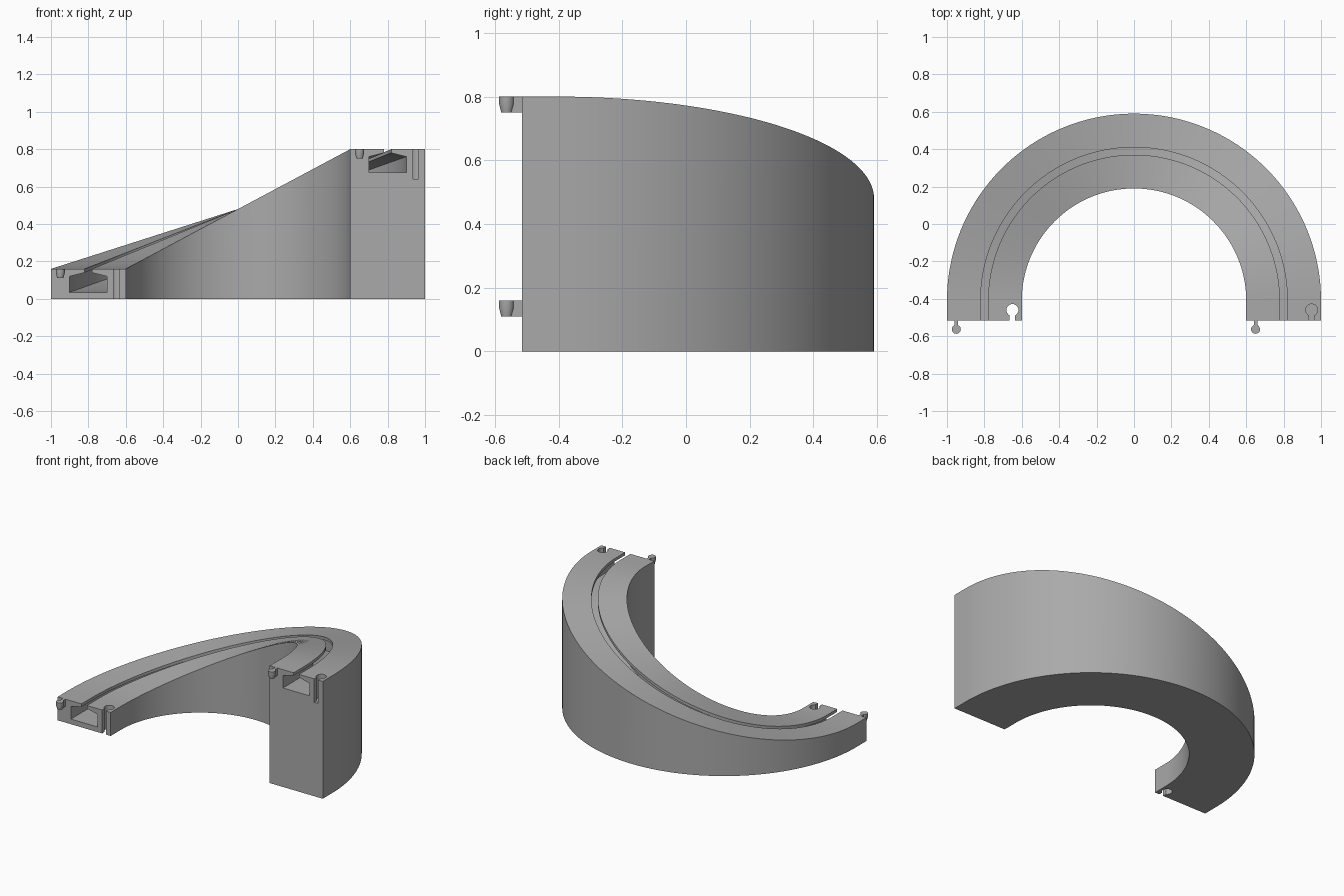
import bpy, bmesh, math

if "Cube" in bpy.data.objects:
    bpy.data.objects.remove(bpy.data.objects["Cube"])

CY, END = -0.41, -0.515       # arc centre and end-face positions along y
MID, RISE, LANE = 0.48, 0.32, 0.8

grey = bpy.data.materials.new("plain grey")
grey.use_nodes = True
grey.diffuse_color = (0.4, 0.4, 0.4, 1)
grey.node_tree.nodes["Principled BSDF"].inputs["Base Color"].default_value = (0.4, 0.4, 0.4, 1)


def make_object(name, bm):
    bmesh.ops.recalc_face_normals(bm, faces=bm.faces)
    mesh = bpy.data.meshes.new(name)
    bm.to_mesh(mesh)
    bm.free()
    mesh.materials.append(grey)
    obj = bpy.data.objects.new(name, mesh)
    bpy.context.collection.objects.link(obj)
    return obj


def skin(bm, rings):
    """Join matching closed rings of points and cap both ends."""
    loops = [[bm.verts.new(p) for p in ring] for ring in rings]
    n = len(loops[0])
    for a, b in zip(loops, loops[1:]):
        for i in range(n):
            j = (i + 1) % n
            bm.faces.new((a[i], a[j], b[j], b[i]))
    bm.faces.new(loops[0])
    bm.faces.new(loops[-1])


def activate(obj):
    bpy.ops.object.select_all(action='DESELECT')
    obj.select_set(True)
    bpy.context.view_layer.objects.active = obj


# Track cross-section: a slot opening into a wide channel under the deck
half = [(0.02, 0), (0.02, -0.02), (0.1, -0.04), (0.1, -0.125)]
channel = [(LANE + r, d) for r, d in half] + [(LANE - r, d) for r, d in reversed(half)]


def section(angle, y_shift=0.0):
    c, s = math.cos(angle), math.sin(angle)
    top = MID + RISE * c
    pts = [(0.6, 0), (1.0, 0), (1.0, top)]
    pts += [(r, top + d) for r, d in channel] + [(0.6, top)]
    return [(r * c, CY + r * s + y_shift, z) for r, z in pts]


# Half-circle ramp with a short level straight at each end
STEPS = 96
rings = [section(0, END - CY)]
rings += [section(math.pi * i / STEPS) for i in range(STEPS + 1)]
rings += [section(math.pi, END - CY)]
bm = bmesh.new()
skin(bm, rings)
ramp = make_object("curved_ramp", bm)


def keyhole(x, y, radius, neck, z0, z1):
    """Ring shaped as a round hole with a straight neck out of the end face."""
    start = math.asin(neck / radius)
    a0 = -math.pi / 2 + start
    sweep = 2 * math.pi - 2 * start
    out = [(x + radius * math.cos(a0 + sweep * i / 32),
            y + radius * math.sin(a0 + sweep * i / 32)) for i in range(33)]
    out += [(x - neck, END - 0.05), (x + neck, END - 0.05)]
    return [[(px, py, z) for px, py in out] for z in (z0, z1)]


# Keyhole sockets cut in both ends
for side, x, top, depth in (("right", -0.65, 0.16, 0.18), ("left", 0.95, 0.8, 0.16)):
    bm = bmesh.new()
    skin(bm, keyhole(x, -0.46, 0.032, 0.015, top - depth, top + 0.05))
    cutter = make_object(side + "_socket_cutter", bm)
    cutter.hide_render = True
    mod = ramp.modifiers.new("socket", 'BOOLEAN')
    mod.operation, mod.solver, mod.object = 'DIFFERENCE', 'EXACT', cutter
    activate(ramp)
    bpy.ops.object.modifier_apply(modifier=mod.name)
    bpy.data.objects.remove(cutter)
activate(ramp)
bpy.ops.object.shade_smooth_by_angle(angle=math.radians(30))

# Connector pegs: a tapered round knob on a thin neck
for side, x, top in (("right", -0.95, 0.16), ("left", 0.65, 0.8)):
    bm = bmesh.new()
    knob = [(0.017, top - 0.05), (0.024, top - 0.022), (0.024, top)]
    skin(bm, [[(x + r * math.cos(math.tau * i / 24), -0.563 + r * math.sin(math.tau * i / 24), z)
               for i in range(24)] for r, z in knob])
    skin(bm, [[(x + dx, y, z) for dx, y in
               ((-0.009, -0.55), (0.009, -0.55), (0.009, END + 0.005), (-0.009, END + 0.005))]
              for z in (top - 0.05, top)])
    peg = make_object(side + "_connector_peg", bm)
    activate(peg)
    bpy.ops.object.shade_smooth_by_angle(angle=math.radians(30))
